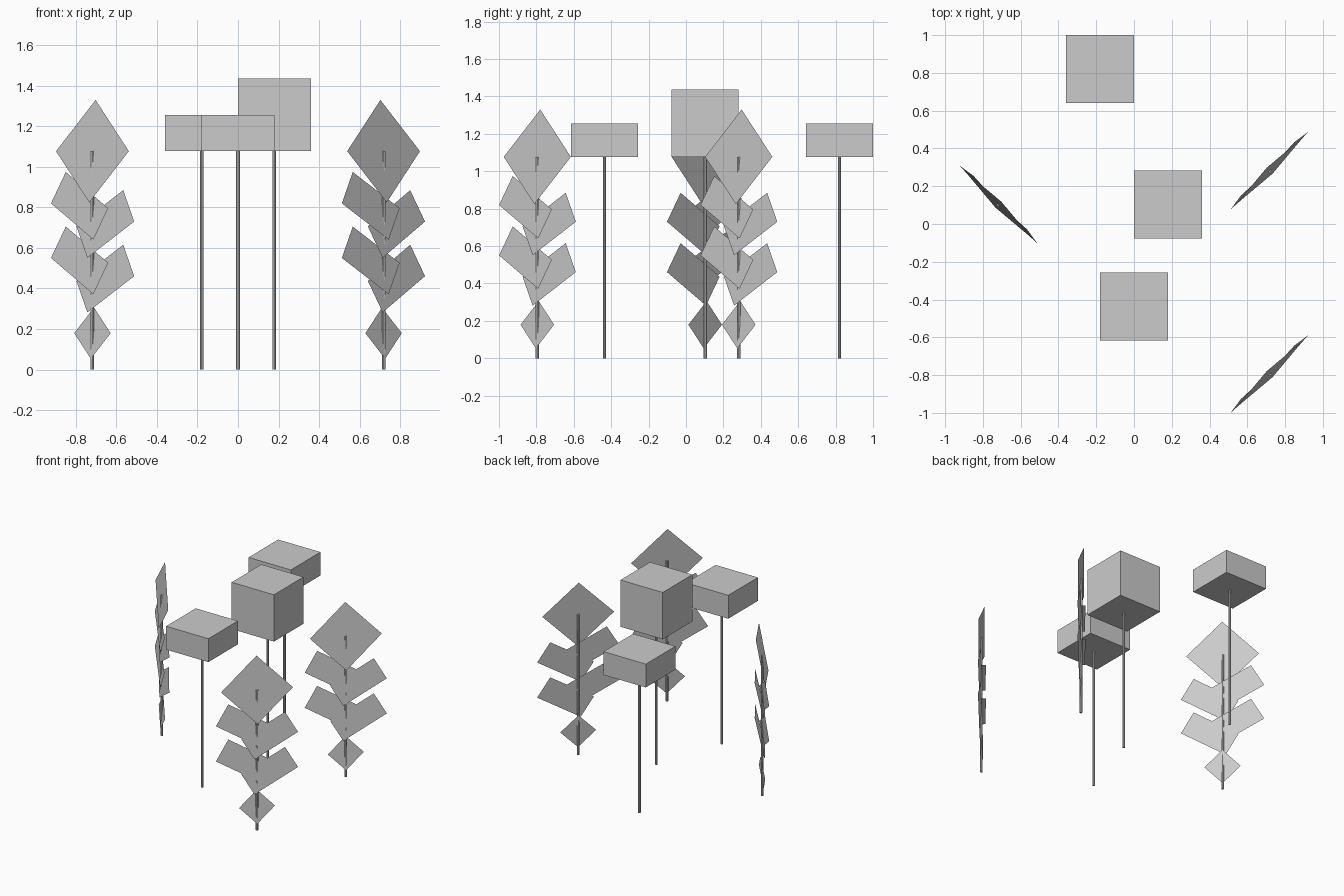
import bpy, bmesh
from math import radians
from mathutils import Matrix, Vector

if "Cube" in bpy.data.objects:
    bpy.data.objects.remove(bpy.data.objects["Cube"])

U = 0.1795           # grid module
POLE_R = 0.05 * U
POLE_H = 6 * U
TILT = radians(-5)   # every leaf leans slightly back at the top


def finish(bm, name, matrix):
    mesh = bpy.data.meshes.new(name)
    bm.to_mesh(mesh)
    bm.free()
    ob = bpy.data.objects.new(name, mesh)
    ob.matrix_world = matrix
    bpy.context.collection.objects.link(ob)
    return ob


def pole(name, matrix):
    bm = bmesh.new()
    bmesh.ops.create_cone(bm, cap_ends=True, segments=8, radius1=POLE_R, radius2=POLE_R,
                          depth=POLE_H, matrix=Matrix.Translation((0, 0, POLE_H / 2)))
    finish(bm, name, matrix)


def box_tree(i, x, y, height):
    at = Matrix.Translation((x, y, 0))
    pole(f"box_tree_trunk_{i}", at)
    bm = bmesh.new()
    bmesh.ops.create_cube(bm, size=1, matrix=Matrix.Translation((0, 0, POLE_H + height / 2))
                          @ Matrix.Diagonal((2 * U, 2 * U, height, 1)))
    finish(bm, f"box_tree_crown_{i}", at)


# Flat leaves: centre x, centre z, length, width, in-plane angle (module units, degrees)
LEAVES = [(0, 6, 2, 2, 45), (0, 1, 1, 1, 45)]
for drop in (0, 1.5):
    LEAVES += [(-0.5, 4.5 - drop, 2, 1, -30), (0.5, 4 - drop, 2, 1, 30)]


def leaf_tree(i, x, y, turn):
    at = Matrix.Translation((x, y, 0)) @ Matrix.Rotation(radians(turn), 4, 'Z')
    pole(f"leaf_tree_trunk_{i}", at)
    bm = bmesh.new()
    for cx, cz, length, width, angle in LEAVES:
        m = (Matrix.Translation((cx * U, 0, cz * U)) @ Matrix.Rotation(TILT, 4, 'X')
             @ Matrix.Rotation(radians(-angle), 4, 'Y'))
        corners = [(-1, -1), (1, -1), (1, 1), (-1, 1)]
        bm.faces.new([bm.verts.new(m @ Vector((sx * length * U / 2, 0, sz * width * U / 2)))
                      for sx, sz in corners])
    finish(bm, f"leaf_tree_leaves_{i}", at)


# Trees with box crowns
Y0 = 1 - U
box_tree(1, -U, Y0, U)
box_tree(2, U, Y0 - 4 * U, 2 * U)
box_tree(3, 0, Y0 - 7 * U, U)

# Trees with flat leaves
leaf_tree(1, -4 * U, Y0 - 4 * U, -45)
leaf_tree(2, 4 * U, Y0 - 3 * U, 45)
leaf_tree(3, 4 * U, Y0 - 9 * U, 45)
